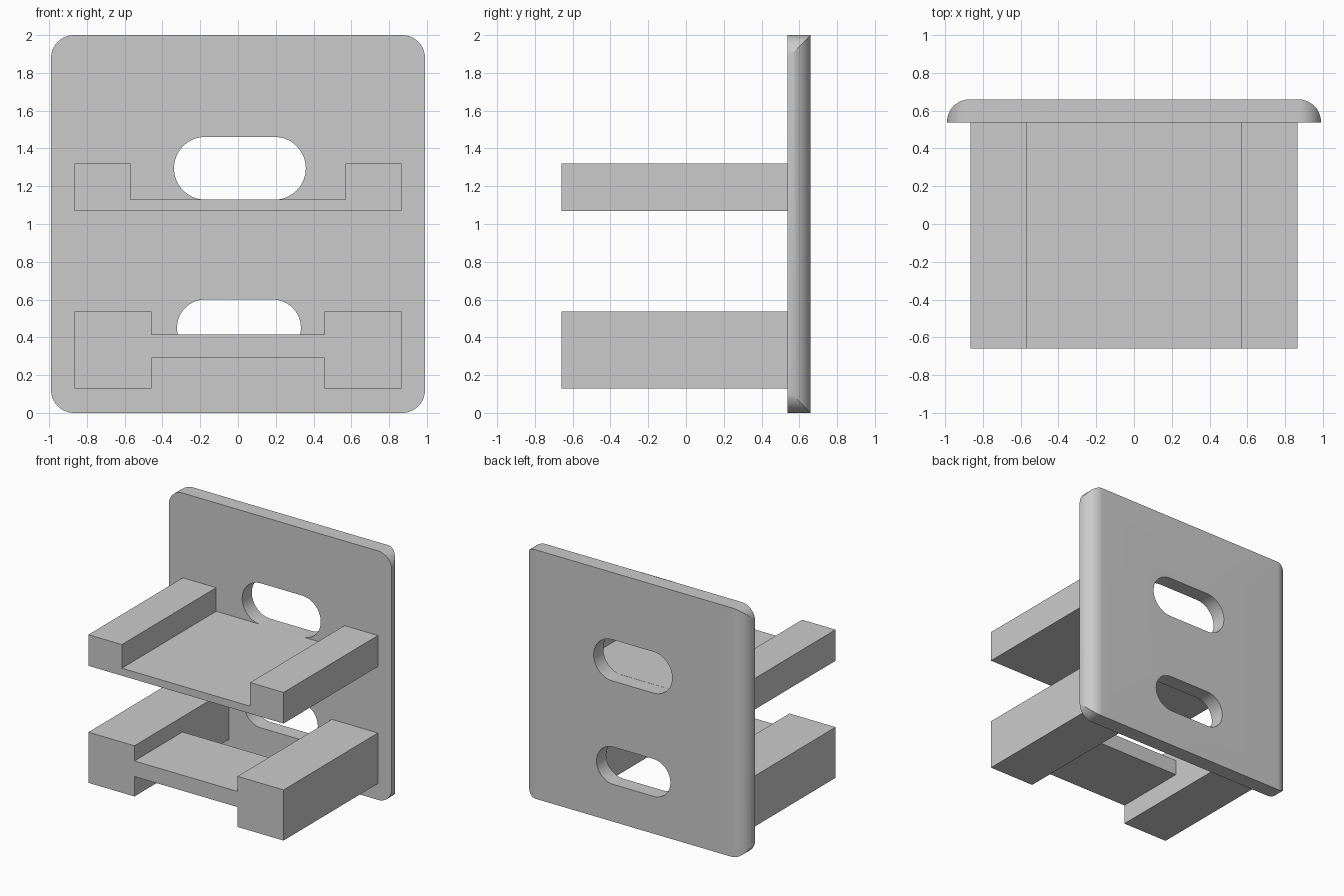
import bpy, bmesh, math
from mathutils import Vector

cube = bpy.data.objects.get("Cube")
if cube:
    bpy.data.objects.remove(cube, do_unlink=True)

grey = bpy.data.materials.new("light grey")
grey.use_nodes = True
grey.diffuse_color = (0.6, 0.6, 0.6, 1)
grey.node_tree.nodes["Principled BSDF"].inputs["Base Color"].default_value = (0.6, 0.6, 0.6, 1)

FRONT, PLATE_FRONT, BACK = -0.66, 0.537, 0.66
HALF_WIDTH, HEIGHT, ROUND = 0.99, 2.0, 0.12
RAIL_OUT = 0.867


def prism(name, outline, lo, hi, along_z=False):
    """Extrude an outline: (x, z) along y, or (x, y) along z."""
    def place(a, b, t):
        return Vector((a, b, t)) if along_z else Vector((a, t, b))
    bm = bmesh.new()
    low = [bm.verts.new(place(a, b, lo)) for a, b in outline]
    high = [bm.verts.new(place(a, b, hi)) for a, b in outline]
    bm.faces.new(low)
    bm.faces.new(high)
    n = len(outline)
    for i in range(n):
        j = (i + 1) % n
        bm.faces.new((low[i], low[j], high[j], high[i]))
    bmesh.ops.recalc_face_normals(bm, faces=bm.faces)
    mesh = bpy.data.meshes.new(name)
    bm.to_mesh(mesh)
    bm.free()
    mesh.materials.append(grey)
    obj = bpy.data.objects.new(name, mesh)
    bpy.context.collection.objects.link(obj)
    return obj


def arc(cx, cy, r, start, sweep=90, steps=20):
    angles = [math.radians(start + sweep * i / steps) for i in range(steps + 1)]
    return [(cx + r * math.cos(t), cy + r * math.sin(t)) for t in angles]


def mirrored(half):
    """Close a right-hand half outline with its mirror image."""
    return half + [(-x, z) for x, z in reversed(half)]


def slot(cx, cz, half_straight, r):
    return (arc(cx + half_straight, cz, r, -90, 180, 40)
            + arc(cx - half_straight, cz, r, 90, 180, 40))


def combine(obj, tool, operation):
    """Apply a boolean and discard the tool."""
    tool.hide_render = True
    mod = obj.modifiers.new(operation.lower(), "BOOLEAN")
    mod.operation, mod.solver, mod.object = operation, "EXACT", tool
    bpy.ops.object.select_all(action="DESELECT")
    bpy.context.view_layer.objects.active = obj
    obj.select_set(True)
    bpy.ops.object.modifier_apply(modifier=mod.name)
    bpy.data.objects.remove(tool, do_unlink=True)


# Back plate: rounded front outline crossed with a side-rounded plan
inner = HALF_WIDTH - ROUND
plate = prism("back_plate", mirrored(arc(inner, ROUND, ROUND, -90)
              + arc(inner, HEIGHT - ROUND, ROUND, 0)), PLATE_FRONT, BACK)
plan = mirrored([(HALF_WIDTH, PLATE_FRONT - 0.1)] + arc(inner, BACK - ROUND, ROUND, 0))
combine(plate, prism("plan_cutter", plan, -0.1, HEIGHT + 0.1, True), "INTERSECT")

# Finger slots through the plate
for outline in (slot(0.01, 1.295, 0.183, 0.166), slot(0.005, 0.45, 0.178, 0.15)):
    combine(plate, prism("slot_cutter", outline, PLATE_FRONT - 0.1, BACK + 0.1), "DIFFERENCE")

# Upper tray: shallow channel
prism("upper_tray", mirrored([(RAIL_OUT, 1.07), (RAIL_OUT, 1.32), (0.57, 1.32),
                              (0.57, 1.13)]), FRONT, PLATE_FRONT)

# Lower tray: two deep rails joined by a web over the front half only
web_edge = 0.458
lower = prism("lower_tray", mirrored([
    (web_edge, 0.29), (web_edge, 0.13), (RAIL_OUT, 0.13), (RAIL_OUT, 0.537),
    (web_edge, 0.537), (web_edge, 0.415)]), FRONT, PLATE_FRONT)
gap = mirrored([(web_edge, 0.2), (web_edge, 0.5)])
combine(lower, prism("gap_cutter", gap, -0.05, PLATE_FRONT + 0.1), "DIFFERENCE")

# Smooth the plate's curves while keeping its edges crisp
bpy.ops.object.select_all(action="DESELECT")
plate.select_set(True)
bpy.context.view_layer.objects.active = plate
bpy.ops.object.shade_smooth_by_angle(angle=math.radians(20))
